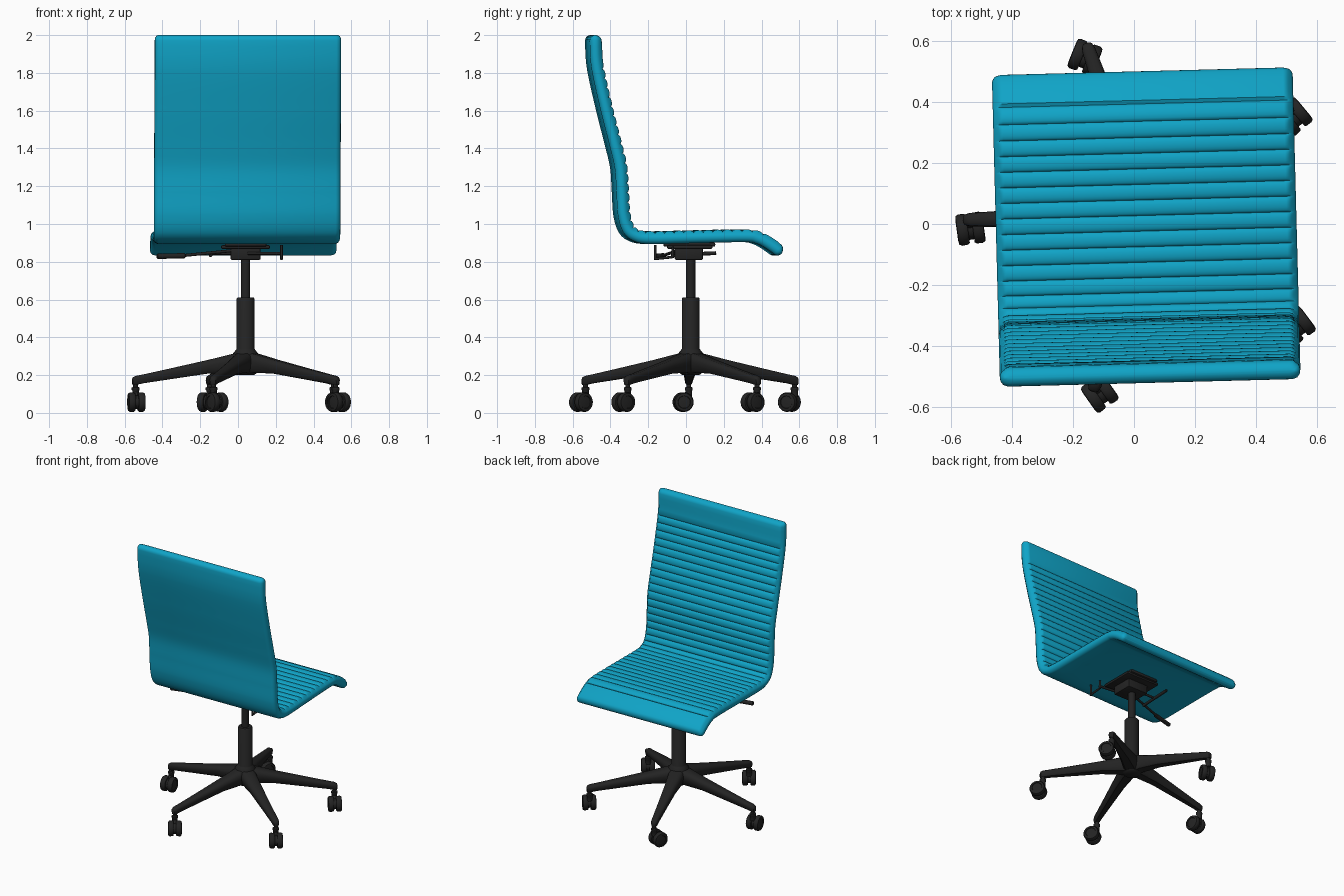
import bpy, bmesh, math
from mathutils import Vector, Matrix

if "Cube" in bpy.data.objects:
    bpy.data.objects.remove(bpy.data.objects["Cube"])

CX, CY = 0.04, 0.025          # column axis
TURN = math.radians(1.5)      # the whole chair is turned slightly


def material(name, rgb):
    m = bpy.data.materials.new(name)
    m.diffuse_color = (*rgb, 1)
    m.use_nodes = True
    m.node_tree.nodes["Principled BSDF"].inputs["Base Color"].default_value = m.diffuse_color
    return m


TEAL = material("teal upholstery", (0.005, 0.37, 0.57))
BLACK = material("black plastic", (0.017, 0.017, 0.017))


def finish(name, bm, mat, angle=40):
    bmesh.ops.recalc_face_normals(bm, faces=bm.faces[:])
    me = bpy.data.meshes.new(name)
    bm.to_mesh(me)
    bm.free()
    ob = bpy.data.objects.new(name, me)
    bpy.context.collection.objects.link(ob)
    me.materials.append(mat)
    bpy.ops.object.select_all(action='DESELECT')
    ob.select_set(True)
    bpy.context.view_layer.objects.active = ob
    bpy.ops.object.shade_smooth_by_angle(angle=math.radians(angle))
    return ob


def loft(bm, rings):
    vs = [[bm.verts.new(p) for p in r] for r in rings]
    n = len(vs[0])
    for a, b in zip(vs, vs[1:]):
        for i in range(n):
            bm.faces.new((a[i], a[(i + 1) % n], b[(i + 1) % n], b[i]))
    bm.faces.new(vs[0])
    bm.faces.new(vs[-1])


def lathe(bm, profile, mat=Matrix(), n=28):
    """Solid of revolution about local z from (radius, z) pairs."""
    loft(bm, [[mat @ Vector((r * math.cos(2 * math.pi * i / n), r * math.sin(2 * math.pi * i / n), z))
               for i in range(n)] for r, z in profile])


def rod(bm, a, b, r, n=12):
    a, b = Vector(a), Vector(b)
    d = b - a
    m = Matrix.Translation(a) @ d.to_track_quat('Z', 'Y').to_matrix().to_4x4()
    lathe(bm, [(r * .7, 0), (r, r * .3), (r, d.length - r * .3), (r * .7, d.length)], m, n)


def block(bm, lo, hi, bevel=0.008):
    lo, hi = Vector(lo), Vector(hi)
    size = hi - lo
    m = Matrix.Translation((lo + hi) / 2) @ Matrix.Diagonal((*size, 1))
    r = bmesh.ops.create_cube(bm, size=1, matrix=m)
    edges = list({e for v in r['verts'] for e in v.link_edges})
    bmesh.ops.bevel(bm, geom=edges, offset=bevel, segments=2, affect='EDGES', profile=0.5)


# --- seat shell: one slab swept along a seat-to-back curve, ribbed on the inner side
CTRL = [(0.495, 0.845), (0.425, 0.895), (0.37, 0.922), (0.30, 0.932), (0.0, 0.926), (-0.20, 0.922),
        (-0.275, 0.934), (-0.32, 0.97), (-0.345, 1.05), (-0.353, 1.17), (-0.362, 1.30),
        (-0.392, 1.43), (-0.44, 1.62), (-0.487, 1.84), (-0.495, 2.0)]
pts = [Vector(p) for p in CTRL]
ext = [2 * pts[0] - pts[1]] + pts + [2 * pts[-1] - pts[-2]]
path = []
for i in range(1, len(ext) - 2):
    p0, p1, p2, p3 = ext[i - 1:i + 3]
    for j in range(24):
        t = j / 24
        path.append(0.5 * (2 * p1 + (p2 - p0) * t + (2 * p0 - 5 * p1 + 4 * p2 - p3) * t * t
                           + (3 * p1 - p0 - 3 * p2 + p3) * t ** 3))
path.append(pts[-1])
acc = [0.0]
for a, b in zip(path, path[1:]):
    acc.append(acc[-1] + (b - a).length)
LEN = acc[-1]


def at(s):
    s = min(max(s, 0), LEN)
    k = next((i for i in range(1, len(acc)) if acc[i] >= s), len(acc) - 1)
    return path[k - 1].lerp(path[k], (s - acc[k - 1]) / (acc[k] - acc[k - 1]))


s0 = next(acc[i] for i, p in enumerate(path) if p.x < 0.385)
s1 = next(acc[i] for i, p in enumerate(path) if p.y > 1.81)
RIBS = round((s1 - s0) / 0.052)
pitch = (s1 - s0) / RIBS
HT, BUMP, ER = 0.028, 0.012, 0.028
STEPS = 8
stations = []                                   # (arc length, rib height)
for j in range(6):
    stations.append((ER * (1 - math.cos(j / 5 * math.pi / 2)), BUMP * 0.6 * j / 5))
stations += [(ER + (s0 - ER) * f, BUMP * 0.8) for f in (0.25, 0.5, 0.75, 0.93)]
for k in range(RIBS):
    for j in range(STEPS):
        stations.append((s0 + (k + (1 - math.cos(math.pi * j / STEPS)) / 2) * pitch,
                         BUMP * math.sin(math.pi * j / STEPS)))
stations.append((s1, 0))
stations += [(s1 + (LEN - ER - s1) * f, BUMP * 0.8) for f in (0.07, 0.3, 0.55, 0.8)]
for j in range(5, -1, -1):
    stations.append((LEN - ER * (1 - math.cos(j / 5 * math.pi / 2)), BUMP * 0.6 * j / 5))

half = [(0.468, -1, 0), (0.483, -0.8, 0), (0.492, -0.35, 0), (0.494, 0.2, 0), (0.489, 0.7, 0),
        (0.478, 1, 0), (0.473, 1, 0.65), (0.462, 1, 1)]
section = half + [(-u, v, w) for u, v, w in reversed(half)]
spin = Matrix.Translation((CX, 0, 0)) @ Matrix.Rotation(TURN, 4, 'Z')
rings = []
for s, bump in stations:
    p = at(s)
    t = (at(s + 0.012) - at(s - 0.012)).normalized()
    n = Vector((t.y, -t.x))
    d = min(min(s, LEN - s) / ER, 1)
    k = max(math.sqrt(max(1 - (1 - d) ** 2, 0)), 0.12)
    ring = []
    for u, v, w in section:
        q = p + n * (v * HT * k + w * bump)
        ring.append(spin @ Vector((u * (1 - 0.04 * (1 - k)), q.x, q.y)))
    rings.append(ring)
bm = bmesh.new()
loft(bm, rings)
finish("ribbed_seat_and_back", bm, TEAL, 42)

# --- column: hub, outer sleeve and gas piston
bm = bmesh.new()
lathe(bm, [(0.045, 0.20), (0.058, 0.21), (0.07, 0.27), (0.066, 0.315), (0.05, 0.335),
           (0.047, 0.34), (0.047, 0.605), (0.042, 0.612), (0.024, 0.612), (0.024, 0.83)],
      Matrix.Translation((CX, CY, 0)))
finish("column", bm, BLACK)

# --- tilt mechanism under the seat
bm = bmesh.new()
block(bm, (-0.04, -0.06, 0.81), (0.12, 0.09, 0.875))
block(bm, (-0.09, -0.10, 0.868), (0.17, 0.14, 0.888))
block(bm, (-0.07, -0.12, 0.88), (0.15, 0.155, 0.902))
finish("tilt_mechanism", bm, BLACK)

# --- levers
bm = bmesh.new()
rod(bm, (0.0, -0.04, 0.862), (-0.29, -0.12, 0.833), 0.008)
rod(bm, (-0.28, -0.118, 0.832), (-0.43, -0.155, 0.829), 0.014)
rod(bm, (0.05, -0.06, 0.845), (0.23, -0.08, 0.845), 0.008)
rod(bm, (0.23, -0.07, 0.825), (0.23, -0.17, 0.815), 0.007)
rod(bm, (0.23, -0.163, 0.81), (0.23, -0.163, 0.89), 0.007)
rod(bm, (0.23, -0.07, 0.82), (0.23, -0.07, 0.88), 0.007)
rod(bm, (0.03, 0.03, 0.845), (-0.145, 0.03, 0.845), 0.008)
rod(bm, (-0.145, -0.08, 0.835), (-0.145, 0.16, 0.846), 0.010)
finish("levers", bm, BLACK)

# --- five arms of the star base, each with a twin-wheel caster
ARM = [(0.0, 0.055, 0.205, 0.325), (0.07, 0.053, 0.213, 0.312), (0.2, 0.042, 0.208, 0.28),
       (0.4, 0.031, 0.178, 0.235), (0.54, 0.024, 0.157, 0.204), (0.58, 0.022, 0.148, 0.196),
       (0.597, 0.017, 0.148, 0.188), (0.602, 0.009, 0.155, 0.178)]
SHAPE = [(-0.55, 0), (0.55, 0), (0.8, 0.12), (1, 0.6), (0.9, 0.85), (0.55, 1),
         (-0.55, 1), (-0.9, 0.85), (-1, 0.6), (-0.8, 0.12)]
HEADINGS = [40, -22, 8, 35, 37]                 # swivel of each caster
WHEEL = [(0.030, -0.018), (0.046, -0.018), (0.051, -0.012), (0.052, 0.008), (0.047, 0.017),
         (0.034, 0.019), (0.032, 0.015), (0.012, 0.017)]
for i, head in enumerate(HEADINGS):
    ang = math.radians(36 + 72 * i) + TURN * 0.7
    m = Matrix.Translation((CX, CY, 0)) @ Matrix.Rotation(ang, 4, 'Z')
    bm = bmesh.new()
    loft(bm, [[m @ Vector((r, w * a, lo + (hi - lo) * b)) for a, b in SHAPE] for r, w, lo, hi in ARM])
    finish(f"base_arm_{i + 1}", bm, BLACK)

    pivot = m @ Vector((0.582, 0, 0))
    c = Matrix.Translation(pivot) @ Matrix.Rotation(math.radians(head), 4, 'Z')
    bm = bmesh.new()
    lathe(bm, [(0.018, 0.085), (0.018, 0.118), (0.021, 0.122), (0.021, 0.134), (0.013, 0.138),
               (0.013, 0.165)], c, 16)
    hub = c @ Matrix.Translation((0, -0.03, 0.057))
    for side in (1, -1):
        w = hub @ Matrix.Rotation(side * math.pi / 2, 4, 'Y') @ Matrix.Translation((0, 0, 0.026))
        lathe(bm, WHEEL, w, 24)
    # axle and fork web between the wheels
    axle = hub @ Matrix.Rotation(math.pi / 2, 4, 'Y')
    lathe(bm, [(0.036, -0.012), (0.036, 0.012)], axle, 20)
    rod(bm, c @ Vector((0, -0.025, 0.07)), c @ Vector((0, 0, 0.115)), 0.014)
    finish(f"caster_{i + 1}", bm, BLACK)
